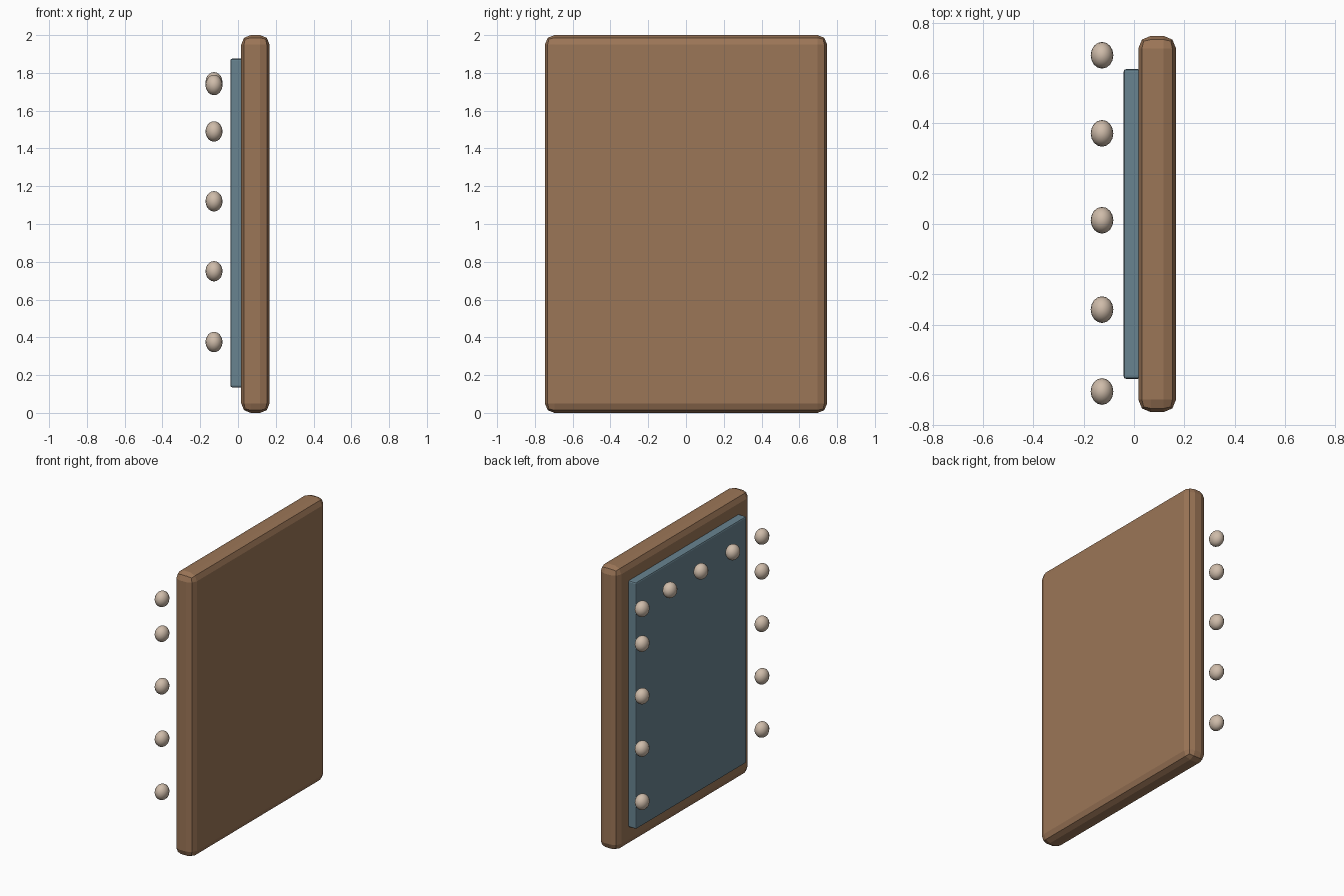
import bpy
from math import radians

cube = bpy.data.objects.get("Cube")
if cube:
    bpy.data.objects.remove(cube, do_unlink=True)


def material(name, rgb):
    mat = bpy.data.materials.new(name)
    mat.use_nodes = True
    mat.diffuse_color = (*rgb, 1)
    bsdf = next(n for n in mat.node_tree.nodes if n.type == 'BSDF_PRINCIPLED')
    bsdf.inputs["Base Color"].default_value = (*rgb, 1)
    return mat


wood = material("brown_wood", (0.33, 0.18, 0.095))
glass = material("blue_grey_glass", (0.14, 0.23, 0.28))
bulb_white = material("warm_bulb", (0.62, 0.50, 0.40))


def panel(name, low, high, bevel, mat):
    """Rounded box spanning two opposite corners."""
    centre = [(a + b) / 2 for a, b in zip(low, high)]
    bpy.ops.mesh.primitive_cube_add(size=1, location=centre)
    obj = bpy.context.object
    obj.name = name
    obj.scale = [b - a for a, b in zip(low, high)]
    bpy.ops.object.transform_apply(location=False, rotation=False, scale=True)
    mod = obj.modifiers.new("rounded_edges", 'BEVEL')
    mod.width = bevel
    mod.segments = 2
    obj.data.materials.append(mat)
    return obj


def bulb(name, y, z):
    """Slightly flattened light bulb floating before the mirror."""
    bpy.ops.mesh.primitive_uv_sphere_add(segments=16, ring_count=10, radius=1,
                                         location=(-0.127, y, z))
    obj = bpy.context.object
    obj.name = name
    obj.scale = (0.045, 0.053, 0.054)
    bpy.ops.object.transform_apply(location=False, rotation=False, scale=True)
    bpy.ops.object.shade_smooth_by_angle(angle=radians(40))
    obj.data.materials.append(bulb_white)


# Backing board and mirror
panel("frame", (0.017, -0.747, 0), (0.167, 0.747, 2), 0.05, wood)
panel("mirror", (-0.041, -0.615, 0.135), (0.025, 0.615, 1.875), 0.01, glass)

# Bulbs down both sides
for side, y in (("left", 0.67), ("right", -0.665)):
    for i, z in enumerate((0.375, 0.75, 1.12, 1.49, 1.736)):
        bulb(f"bulb_{side}_{i + 1}", y, z)

# Bulbs across the top
for i, y in enumerate((-0.34, 0.015, 0.36)):
    bulb(f"bulb_top_{i + 1}", y, 1.75)
